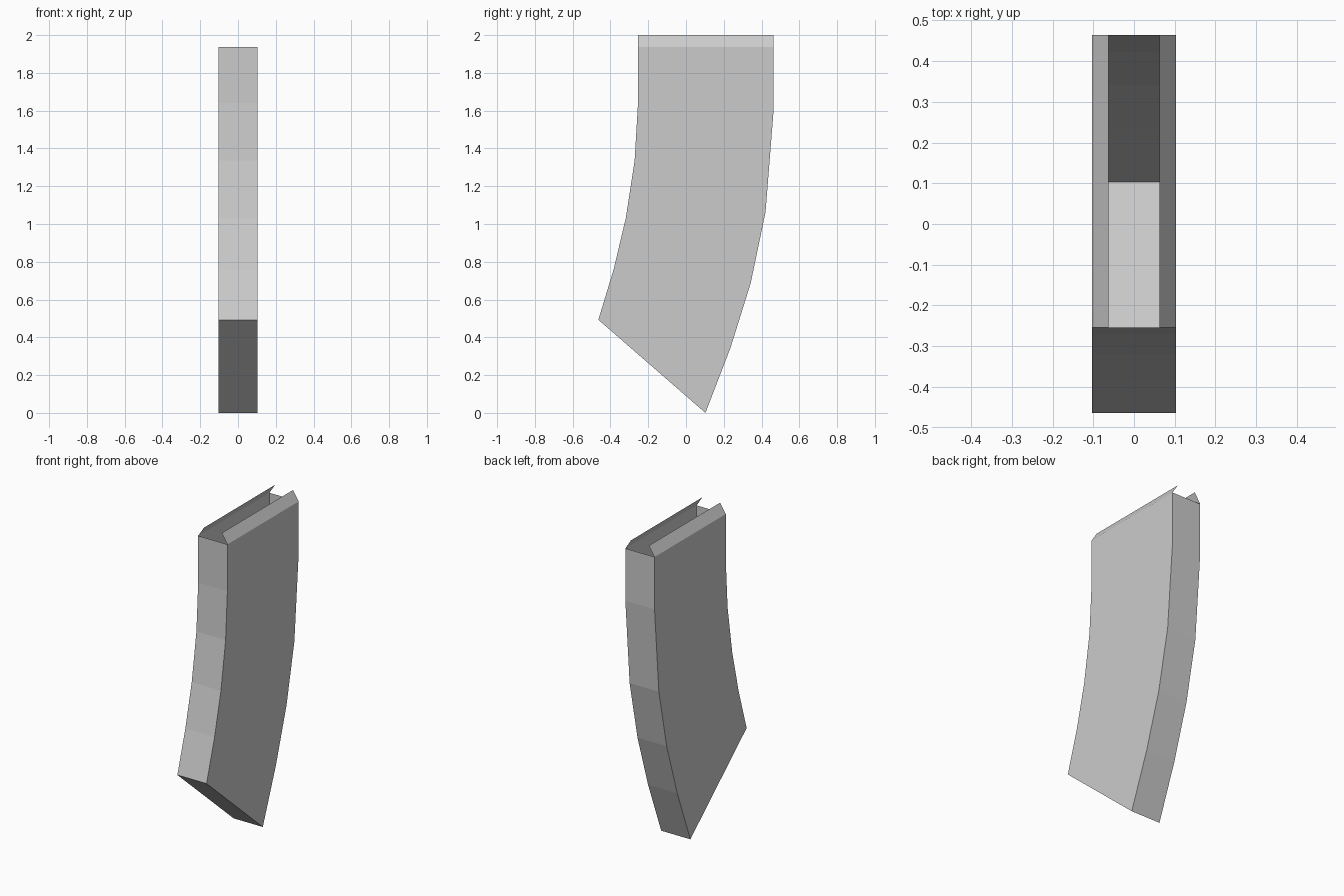
import bpy, bmesh

if "Cube" in bpy.data.objects:
    bpy.data.objects.remove(bpy.data.objects["Cube"])

# Curved side profile from bottom to top: (front_y, front_z, back_y, back_z)
STATIONS = [
    (-0.464, 0.493, 0.103, 0.0),
    (-0.383, 0.76, 0.235, 0.343),
    (-0.319, 1.03, 0.342, 0.685),
    (-0.272, 1.335, 0.421, 1.063),
    (-0.254, 1.64, 0.464, 1.605),
    (-0.254, 1.938, 0.464, 1.938),
]
HALF_W = 0.103
LIP_X, LIP_Z = 0.063, 2.0

bm = bmesh.new()


def ring(fy, fz, by, bz):
    """Four corners: front left, front right, back right, back left."""
    w = HALF_W
    return [bm.verts.new(p) for p in
            ((-w, fy, fz), (w, fy, fz), (w, by, bz), (-w, by, bz))]


rings = [ring(*s) for s in STATIONS]

# Curved box walls, open at the top
for low, high in zip(rings, rings[1:]):
    for i in range(4):
        j = (i + 1) % 4
        bm.faces.new((low[i], low[j], high[j], high[i]))

# Slanted base
bm.faces.new(rings[0][::-1])

# Feed lips: thin sheets leaning inward along both long edges
top = rings[-1]
for a, b, side in ((top[1], top[2], 1), (top[3], top[0], -1)):
    c, d = (bm.verts.new((side * LIP_X, v.co.y, LIP_Z)) for v in (b, a))
    bm.faces.new((a, b, c, d))

mesh = bpy.data.meshes.new("curved_magazine")
bm.to_mesh(mesh)
bm.free()
obj = bpy.data.objects.new("curved_magazine", mesh)
bpy.context.collection.objects.link(obj)
